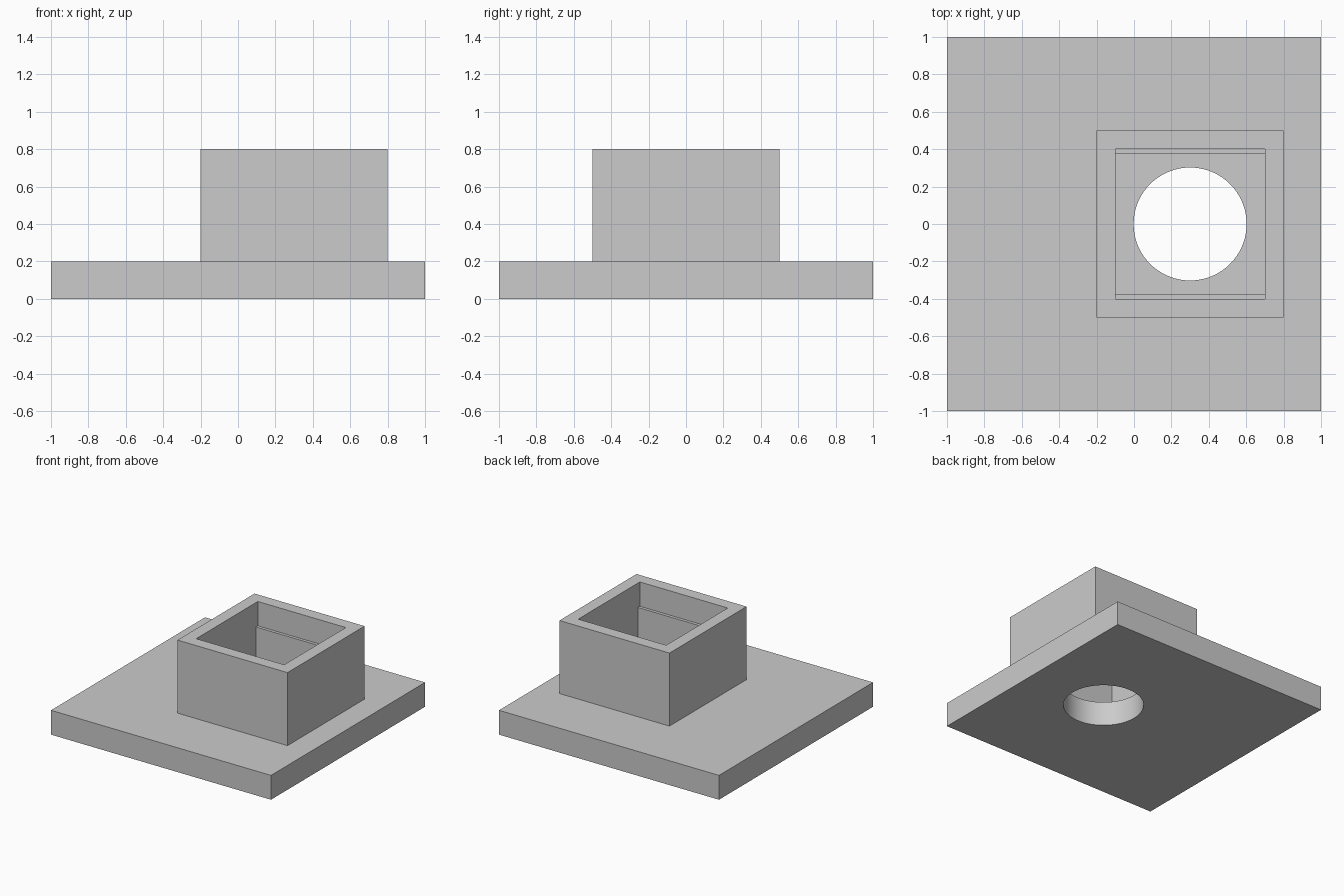
import bpy
import math

cube = bpy.data.objects.get("Cube")
if cube:
    bpy.data.objects.remove(cube, do_unlink=True)

CENTRE_X = 0.3  # the socket sits off-centre on the plate

grey = bpy.data.materials.new("plain_grey")
grey.use_nodes = True
colour = (0.6, 0.6, 0.6, 1.0)
grey.diffuse_color = colour
bsdf = next(n for n in grey.node_tree.nodes if n.type == "BSDF_PRINCIPLED")
bsdf.inputs["Base Color"].default_value = colour


def finish(obj, name):
    obj.name = name
    obj.data.name = name
    obj.data.materials.append(grey)
    return obj


def box(name, x, width, depth, bottom, top):
    """Box centred on y = 0, spanning bottom to top."""
    bpy.ops.mesh.primitive_cube_add(size=1, location=(x, 0, (bottom + top) / 2))
    obj = bpy.context.object
    obj.scale = (width, depth, top - bottom)
    bpy.ops.object.transform_apply(location=True, rotation=False, scale=True)
    return finish(obj, name)


def combine(target, tool, operation):
    """Apply a boolean and discard the helper."""
    bpy.context.view_layer.objects.active = target
    mod = target.modifiers.new(operation.lower(), "BOOLEAN")
    mod.operation = operation
    mod.solver = "EXACT"
    mod.object = tool
    bpy.ops.object.modifier_apply(modifier=mod.name)
    bpy.data.objects.remove(tool, do_unlink=True)


# Square base plate with a raised square socket
body = box("base_with_socket", 0, 2, 2, 0, 0.2)
combine(body, box("socket_block", CENTRE_X, 1, 1, 0.1, 0.8), "UNION")

# Pocket: wide mouth above, narrower below, leaving a ledge front and back
combine(body, box("pocket_lower", CENTRE_X, 0.8, 0.75, 0.2, 0.9), "DIFFERENCE")
combine(body, box("pocket_mouth", CENTRE_X, 0.8, 0.8, 0.6, 0.9), "DIFFERENCE")

# Round through hole in the pocket floor
bpy.ops.mesh.primitive_cylinder_add(vertices=72, radius=0.302, depth=0.6,
                                    location=(CENTRE_X, 0, 0.1))
combine(body, finish(bpy.context.object, "hole_cutter"), "DIFFERENCE")

# Smooth bore, crisp edges everywhere else
bpy.ops.object.select_all(action="DESELECT")
body.select_set(True)
bpy.context.view_layer.objects.active = body
bpy.ops.object.shade_smooth_by_angle(angle=math.radians(30))
